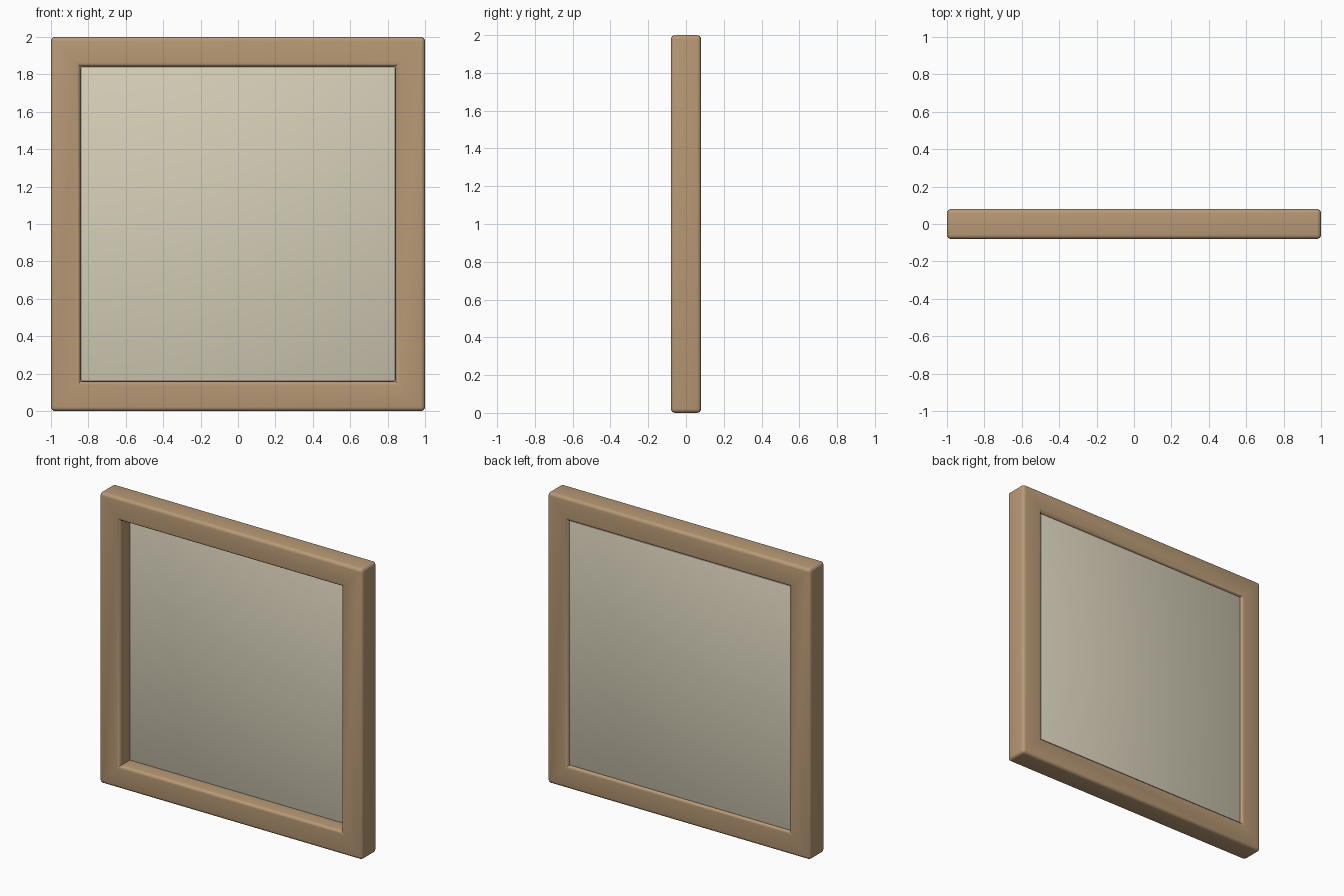
import bpy, bmesh

if "Cube" in bpy.data.objects:
    bpy.data.objects.remove(bpy.data.objects["Cube"])

HALF, OPEN, DEPTH = 1.0, 0.842, 0.08   # outer half size, opening half size, half depth
CZ = 1.0                               # height of the centre


def finish(bm, name, color):
    bmesh.ops.recalc_face_normals(bm, faces=bm.faces)
    mesh = bpy.data.meshes.new(name)
    bm.to_mesh(mesh)
    bm.free()
    obj = bpy.data.objects.new(name, mesh)
    bpy.context.collection.objects.link(obj)
    mat = bpy.data.materials.new(name + "_material")
    mat.diffuse_color = (*color, 1)
    mat.use_nodes = True
    mat.node_tree.nodes["Principled BSDF"].inputs["Base Color"].default_value = mat.diffuse_color
    mesh.materials.append(mat)
    bpy.ops.object.select_all(action='DESELECT')
    obj.select_set(True)
    bpy.context.view_layer.objects.active = obj
    bpy.ops.object.shade_smooth_by_angle(angle=0.7)
    return obj


# Frame: a square ring with mitred, rounded edges
bm = bmesh.new()
corners = [(-1, -1), (1, -1), (1, 1), (-1, 1)]


def loop(half, y):
    return [bm.verts.new((sx * half, y, CZ + sz * half)) for sx, sz in corners]


rings = [loop(HALF, -DEPTH), loop(HALF, DEPTH), loop(OPEN, DEPTH), loop(OPEN, -DEPTH)]
for r in range(4):
    a, b = rings[r], rings[(r + 1) % 4]
    for i in range(4):
        j = (i + 1) % 4
        bm.faces.new((a[i], a[j], b[j], b[i]))
bmesh.ops.recalc_face_normals(bm, faces=bm.faces)

# Round the convex edges only; the inside corners stay sharp
sharp = [e for e in bm.edges if e.is_convex and e.calc_face_angle() > 0.5]
bmesh.ops.bevel(bm, geom=sharp, offset=0.022, offset_type='OFFSET', segments=4,
                profile=0.5, affect='EDGES', clamp_overlap=True)
finish(bm, "frame", (0.48, 0.32, 0.18))

# Panel: thin slab set toward the back of the frame
bm = bmesh.new()
bmesh.ops.create_cube(bm, size=1)
for v in bm.verts:
    v.co = (v.co.x * 2 * OPEN, 0.045 + v.co.y * 0.045, CZ + v.co.z * 2 * OPEN)
bmesh.ops.bevel(bm, geom=bm.edges[:], offset=0.008, offset_type='OFFSET', segments=2,
                profile=0.5, affect='EDGES')
finish(bm, "panel", (0.67, 0.62, 0.48))
